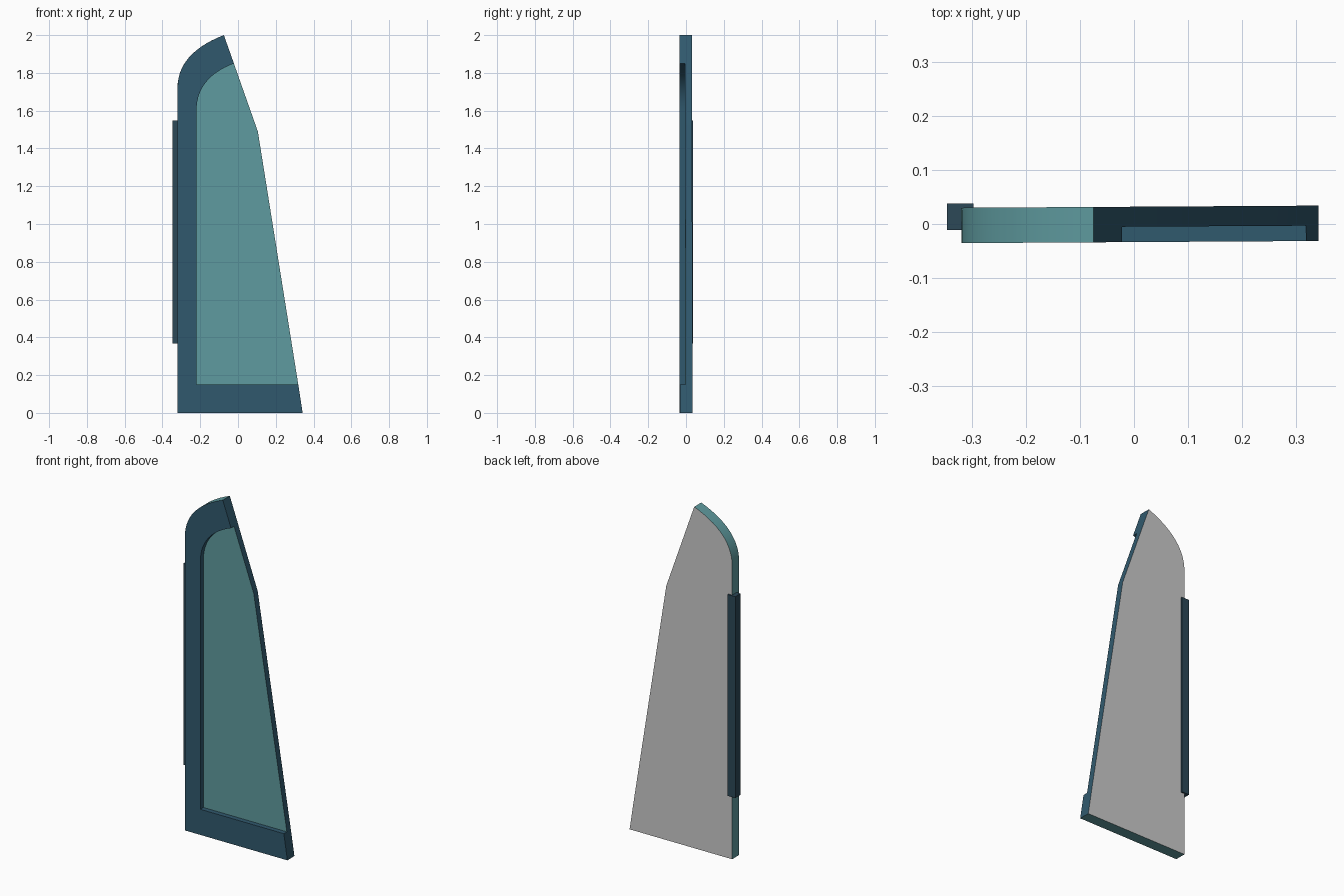
import bpy, bmesh, math
from mathutils import Vector, Matrix

if "Cube" in bpy.data.objects:
    bpy.data.objects.remove(bpy.data.objects["Cube"])


def material(name, rgb):
    m = bpy.data.materials.new(name)
    m.diffuse_color = (*rgb, 1)
    m.use_nodes = True
    m.node_tree.nodes["Principled BSDF"].inputs["Base Color"].default_value = m.diffuse_color
    return m


def curve(p0, ctrl, p1, n=14):
    a, b, c = Vector(p0), Vector(ctrl), Vector(p1)
    return [tuple(a * (1 - t) ** 2 + b * 2 * t * (1 - t) + c * t * t)
            for t in (i / n for i in range(n + 1))]


blue = material("frame_blue", (0.03, 0.10, 0.155))
teal = material("panel_teal", (0.115, 0.33, 0.35))
dark = material("hinge_dark", (0.025, 0.065, 0.095))

# Door profile (x, z): slanted edge, curved crown, recess outline
y_front, y_panel, y_back = -0.0335, -0.005, 0.032
low, kink, high = (0.319, 0.15), (0.105, 1.49), (-0.022, 1.85)
crown = curve((-0.075, 2.0), (-0.32, 1.905), (-0.32, 1.72))
inner = curve(high, (-0.22, 1.775), (-0.22, 1.6)) + [(-0.22, 0.15)]
base = [(-0.32, 0), (0.342, 0)]
outline = base + [low, kink, high] + crown
ring = base + [low] + inner[::-1] + crown
panel = [low, kink] + inner

bm = bmesh.new()
BLUE, TEAL, GREY = 0, 1, 2


def face(points, mat):
    f = bm.faces.new([bm.verts.new(p) for p in points])
    f.material_index = mat


def cap(profile, y, mat):
    face([(x, y, z) for x, z in profile], mat)


def walls(profile, y0, y1):
    rim = set(crown + base)
    slant = {base[1], low, kink, high, crown[0]}
    for a, b in zip(profile, profile[1:] + profile[:1]):
        outer = a in rim and b in rim and not (a in slant and b in slant)
        face([(a[0], y0, a[1]), (b[0], y0, b[1]),
              (b[0], y1, b[1]), (a[0], y1, a[1])], TEAL if outer else BLUE)


# Raised frame, recessed panel, flat back
cap(ring, y_front, BLUE)
cap(panel, y_panel, TEAL)
cap(outline, y_back, GREY)
walls(ring, y_front, y_panel)
walls(outline, y_panel, y_back)
bmesh.ops.remove_doubles(bm, verts=bm.verts, dist=1e-5)
bmesh.ops.recalc_face_normals(bm, faces=bm.faces)
bm.transform(Matrix.Rotation(0.006, 4, 'Z'))
mesh = bpy.data.meshes.new("door_leaf")
bm.to_mesh(mesh)
bm.free()
for m in (blue, teal, None):
    mesh.materials.append(m)
door = bpy.data.objects.new("door_leaf", mesh)
bpy.context.collection.objects.link(door)
bpy.context.view_layer.objects.active = door
door.select_set(True)
bpy.ops.object.shade_smooth_by_angle(angle=math.radians(30))

# Hinge bar on the straight edge
bpy.ops.mesh.primitive_cube_add(size=1, location=(-0.3215, 0.0135, 0.958))
hinge = bpy.context.object
hinge.name = "hinge_bar"
hinge.scale = (0.049, 0.049, 1.18)
hinge.data.materials.append(dark)
